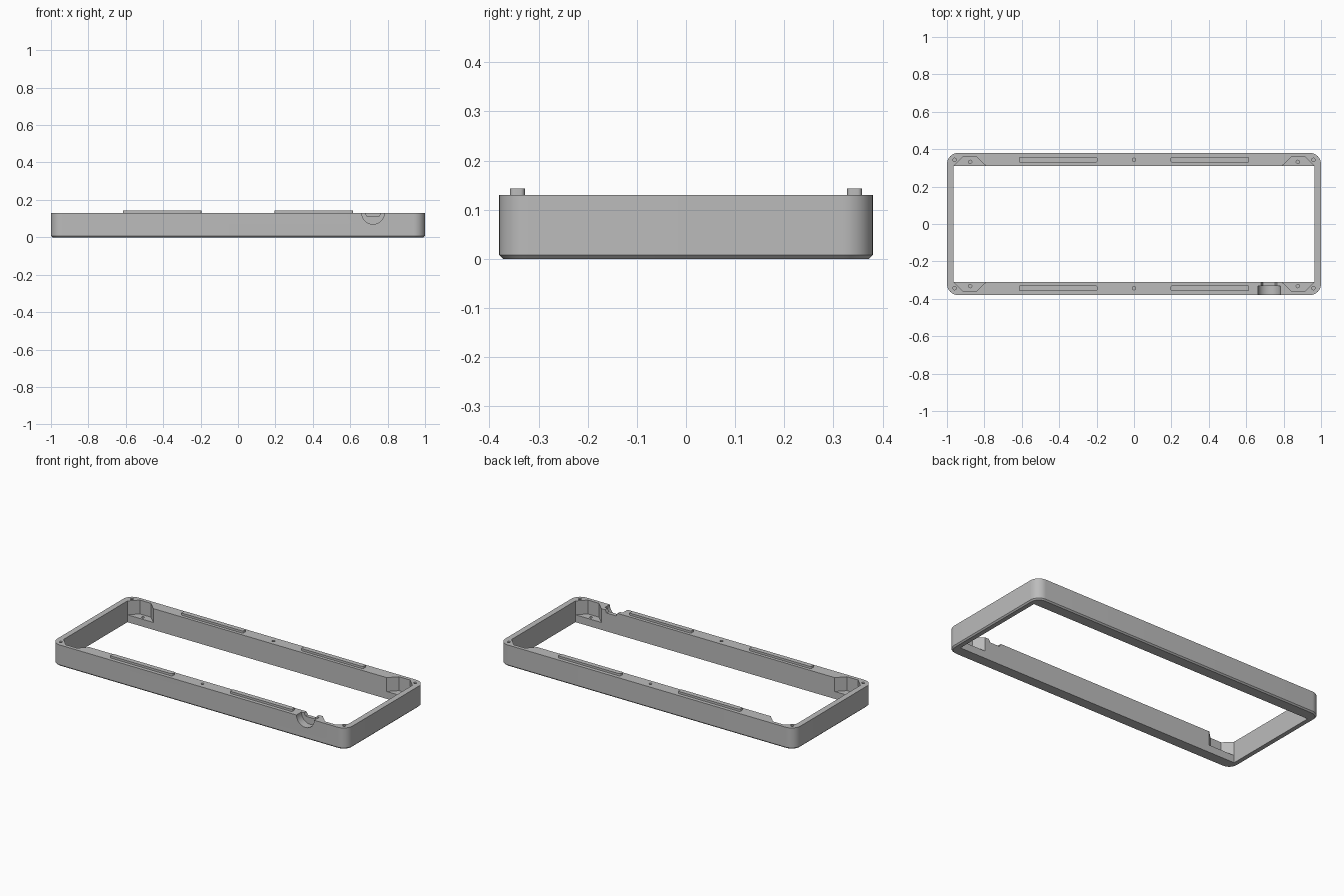
import bpy, bmesh, math

if "Cube" in bpy.data.objects:
    bpy.data.objects.remove(bpy.data.objects["Cube"])

grey = bpy.data.materials.new("neutral grey")
grey.use_nodes = True
colour = (0.5, 0.5, 0.5, 1)
grey.diffuse_color = colour
grey.node_tree.nodes["Principled BSDF"].inputs["Base Color"].default_value = colour


def rounded(w, d, r, n=10):
    """Outline of a rectangle with rounded corners, half sizes w and d."""
    pts = []
    for q, (sx, sy) in enumerate([(1, 1), (-1, 1), (-1, -1), (1, -1)]):
        for i in range(n + 1):
            a = math.pi / 2 * (q + i / n)
            pts.append((sx * (w - r) + r * math.cos(a), sy * (d - r) + r * math.sin(a)))
    return pts


def circle(r, n=16):
    return [(r * math.cos(2 * math.pi * i / n), r * math.sin(2 * math.pi * i / n)) for i in range(n)]


def loft(name, rings):
    """Solid through stacked rings of 3D points."""
    bm = bmesh.new()
    loops = [[bm.verts.new(p) for p in ring] for ring in rings]
    for a, b in zip(loops, loops[1:]):
        for i in range(len(a)):
            j = (i + 1) % len(a)
            bm.faces.new((a[i], a[j], b[j], b[i]))
    bm.faces.new(loops[0][::-1])
    bm.faces.new(loops[-1])
    bmesh.ops.recalc_face_normals(bm, faces=bm.faces)
    mesh = bpy.data.meshes.new(name)
    bm.to_mesh(mesh)
    bm.free()
    mesh.materials.append(grey)
    ob = bpy.data.objects.new(name, mesh)
    bpy.context.collection.objects.link(ob)
    return ob


def upright(name, outline, z0, z1, x=0, y=0):
    return loft(name, [[(x + u, y + v, z) for u, v in outline] for z in (z0, z1)])


def along_y(name, outline, y0, y1, x, z):
    return loft(name, [[(x + u, y, z + v) for u, v in outline] for y in (y0, y1)])


def smooth(ob):
    bpy.ops.object.select_all(action='DESELECT')
    ob.select_set(True)
    bpy.context.view_layer.objects.active = ob
    bpy.ops.object.shade_smooth_by_angle(angle=math.radians(30))


H, RAIL = 0.13, 0.343

# Frame body with a chamfered bottom edge
layers = [(0, 0.008), (0.008, 0), (H, 0)]
frame = loft("frame", [[(x, y, z) for x, y in rounded(1 - c, 0.38 - c, 0.06 - c)] for z, c in layers])

# Large opening
cutters = [upright("opening_cutter", [(-.965, -.309), (.965, -.309), (.965, .309), (-.965, .309)], -0.1, 0.3)]

# Corner pockets and screw holes
pocket = [(.75, .27), (.79, .309), (.84, .358), (.915, .358), (.9645, .309), (.9645, .27)]
for sx in (-1, 1):
    for sy in (-1, 1):
        cutters.append(upright("pocket_cutter", [(sx * x, sy * y) for x, y in pocket], 0.045, 0.3))
        cutters.append(upright("pocket_hole_cutter", circle(0.009), 0.015, 0.06, sx * .876, sy * .332))
        cutters.append(upright("corner_hole_cutter", circle(0.009), 0.05, 0.2, sx * .959, sy * RAIL))
for sy in (-1, 1):
    cutters.append(upright("middle_hole_cutter", circle(0.009), 0.05, 0.2, 0, sy * RAIL))

# Cable exit: wide round recess outside, shallow channel inside
cutters.append(along_y("plug_cutter", circle(0.06, 40), -0.45, -0.332, 0.722, H))
channel = [(-.042, .05), (-.042, 0), (-.032, -.018), (.032, -.018), (.042, 0), (.042, .05)]
cutters.append(along_y("channel_cutter", channel, -0.36, -0.25, 0.722, H))

for cutter in cutters:
    mod = frame.modifiers.new("cut", 'BOOLEAN')
    mod.operation = 'DIFFERENCE'
    mod.solver = 'EXACT'
    mod.object = cutter
bpy.context.view_layer.update()
cut_mesh = bpy.data.meshes.new_from_object(frame.evaluated_get(bpy.context.evaluated_depsgraph_get()))
frame.modifiers.clear()
frame.data = cut_mesh
for cutter in cutters:
    bpy.data.objects.remove(cutter)
smooth(frame)

# Raised locating ridges on the long rails
for sx, side in ((-1, "right"), (1, "left")):
    for sy, end in ((-1, "front"), (1, "back")):
        ridge = upright(f"{end}_{side}_ridge", rounded(0.21, 0.015, 0.009, 6), H - 0.01, 0.143, sx * .406, sy * RAIL)
        smooth(ridge)
